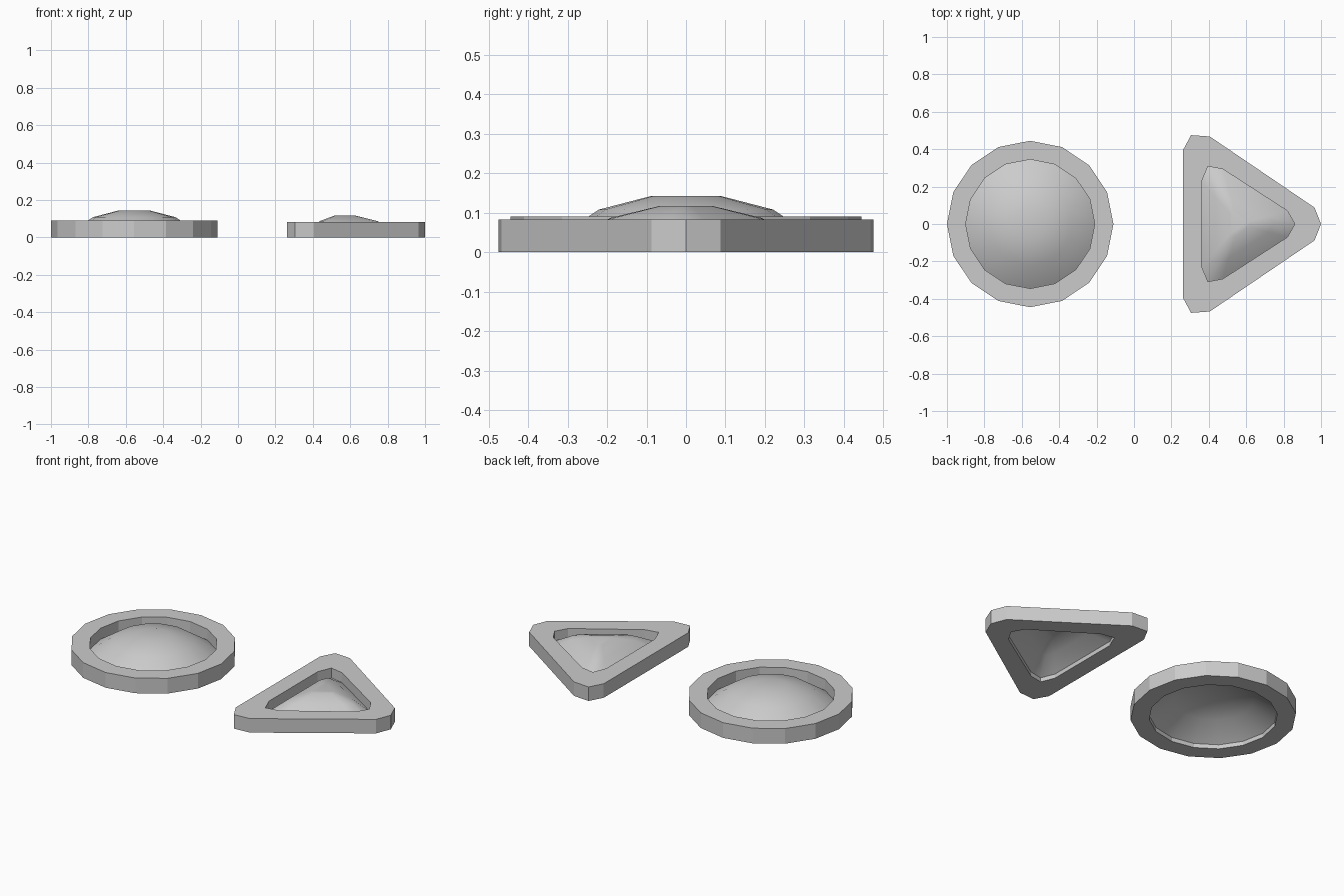
import bpy, bmesh
from math import sin, cos, pi

if "Cube" in bpy.data.objects:
    bpy.data.objects.remove(bpy.data.objects["Cube"])


def make_object(name, rings, cap=False, closed=False, smooth=False):
    """Bridge a list of vertex rings; optionally cap the last or close the loop."""
    bm = bmesh.new()
    loops = [[bm.verts.new(p) for p in ring] for ring in rings]
    n = len(loops[0])
    pairs = list(zip(loops, loops[1:]))
    if closed:
        pairs.append((loops[-1], loops[0]))
    for a, b in pairs:
        for i in range(n):
            j = (i + 1) % n
            bm.faces.new((a[i], a[j], b[j], b[i]))
    if cap:
        bm.faces.new(loops[-1])
    if closed:
        bmesh.ops.recalc_face_normals(bm, faces=bm.faces)
    for f in bm.faces:
        f.smooth = smooth
    mesh = bpy.data.meshes.new(name)
    bm.to_mesh(mesh)
    bm.free()
    ob = bpy.data.objects.new(name, mesh)
    bpy.context.collection.objects.link(ob)
    return ob


def at_z(outline, z):
    return [(x, y, z) for x, y in outline]


def frame(name, outer, inner, h):
    make_object(name, [at_z(outer, 0), at_z(outer, h), at_z(inner, h), at_z(inner, 0)],
                closed=True)


def dome(name, outline, cx, profile):
    """Shrink the outline towards (cx, 0) through (scale, height) steps."""
    rings = [[(cx + (x - cx) * s, y * s, z) for x, y in outline] for s, z in profile]
    make_object(name, rings, cap=True, smooth=True)


def circle(cx, r, n=16):
    return [(cx + r * cos(2 * pi * i / n), r * sin(2 * pi * i / n)) for i in range(n)]


def mirrored(tip, half):
    """Full outline from the tip and its +y half, counter-clockwise."""
    return [tip] + half + [(x, -y) for x, y in reversed(half)]


# Round button
CX = -0.555
round_inner = circle(CX, 0.345)
frame("round_frame", circle(CX, 0.445), round_inner, 0.09)
dome("round_dome", round_inner, CX,
     [(1, 0.025), (0.64, 0.108), (0.25, 0.143)])

# Triangular button with blunted corners
tri_outer = mirrored((1.0, 0), [(0.965, 0.088), (0.405, 0.468), (0.305, 0.475), (0.262, 0.395)])
tri_inner = mirrored((0.86, 0), [(0.82, 0.07), (0.475, 0.293), (0.395, 0.308), (0.362, 0.228)])
frame("triangle_frame", tri_outer, tri_inner, 0.083)
dome("triangle_dome", tri_inner, 0.56,
     [(1, 0.025), (0.62, 0.087), (0.22, 0.117)])
